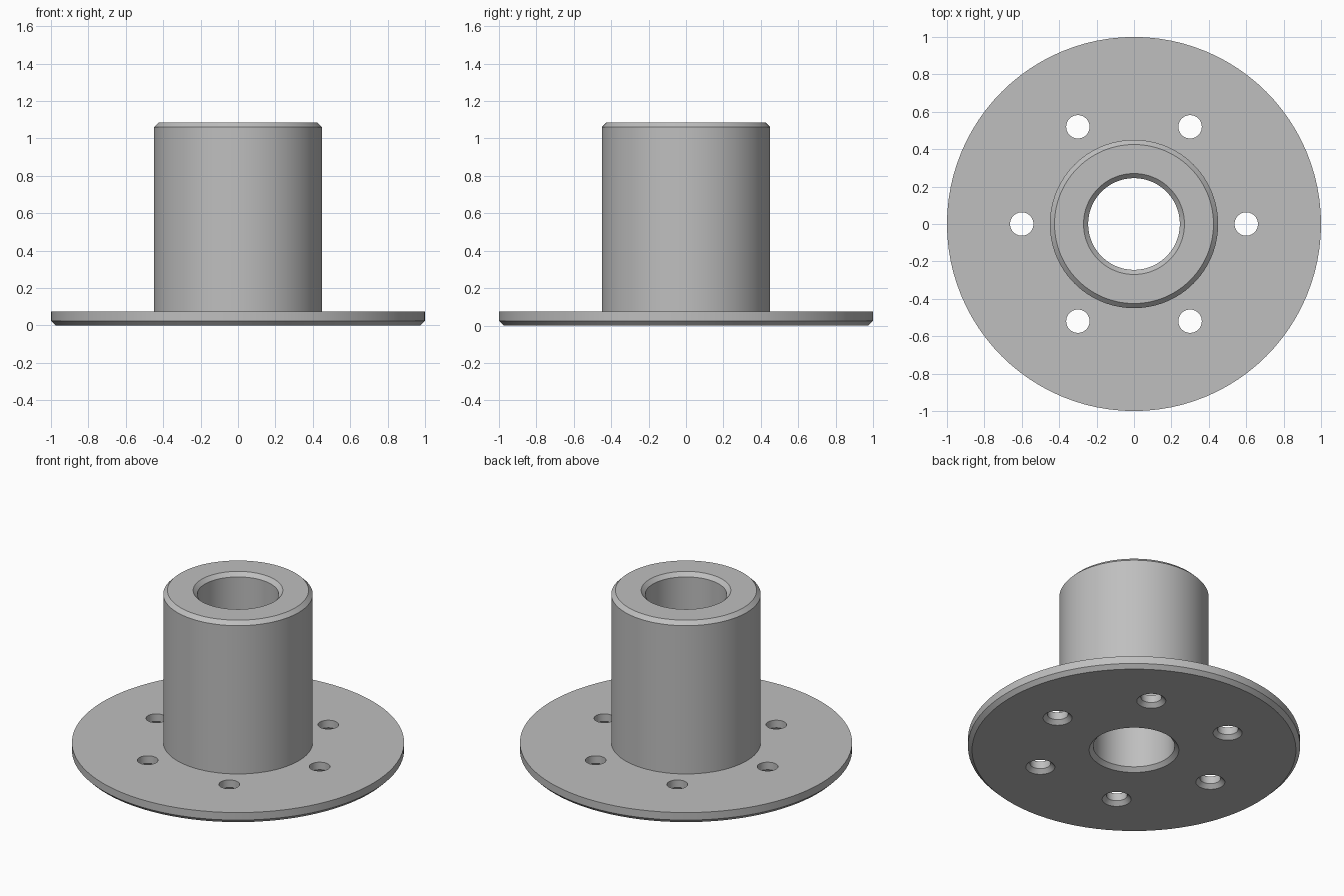
import bpy, bmesh, math
from mathutils import Matrix

SEGMENTS = 96
BEVEL = 0.025
FLANGE_R, FLANGE_TOP = 1.0, 0.075
SLEEVE_R, BORE_R, HEIGHT = 0.45, 0.245, 1.085
HOLE_R, HOLE_CIRCLE, HOLES = 0.0625, 0.6, 6

cube = bpy.data.objects.get("Cube")
if cube:
    bpy.data.objects.remove(cube, do_unlink=True)

metal = bpy.data.materials.new("grey metal")
metal.use_nodes = True
grey = (0.52, 0.52, 0.52, 1)
metal.diffuse_color = grey
metal.node_tree.nodes["Principled BSDF"].inputs["Base Color"].default_value = grey


def lathe(bm, profile, steps, offset=(0, 0, 0)):
    """Revolve a closed (radius, z) profile around a vertical axis."""
    verts = [bm.verts.new((r, 0, z)) for r, z in profile]
    edges = [bm.edges.new((a, b)) for a, b in zip(verts, verts[1:] + verts[:1])]
    before = set(bm.verts) - set(verts)
    bmesh.ops.spin(bm, geom=verts + edges, axis=(0, 0, 1), cent=(0, 0, 0),
                   angle=math.tau, steps=steps, use_merge=True)
    new = [v for v in bm.verts if v not in before]
    bmesh.ops.transform(bm, matrix=Matrix.Translation(offset), verts=new)


def finish(bm, name):
    bmesh.ops.remove_doubles(bm, verts=bm.verts, dist=1e-5)
    bmesh.ops.recalc_face_normals(bm, faces=bm.faces)
    mesh = bpy.data.meshes.new(name)
    bm.to_mesh(mesh)
    bm.free()
    mesh.materials.append(metal)
    obj = bpy.data.objects.new(name, mesh)
    bpy.context.collection.objects.link(obj)
    return obj


# Flange, sleeve and bore as one turned part
bm = bmesh.new()
lathe(bm, [
    (BORE_R + BEVEL, 0), (FLANGE_R - BEVEL, 0), (FLANGE_R, BEVEL),
    (FLANGE_R, FLANGE_TOP), (SLEEVE_R, FLANGE_TOP),
    (SLEEVE_R, HEIGHT - BEVEL), (SLEEVE_R - BEVEL, HEIGHT),
    (BORE_R + BEVEL, HEIGHT), (BORE_R, HEIGHT - BEVEL), (BORE_R, BEVEL),
], SEGMENTS)
body = finish(bm, "flanged_sleeve")

# Bolt hole cutters, countersunk from below
bm = bmesh.new()
for i in range(HOLES):
    a = math.tau * i / HOLES
    lathe(bm, [
        (0, -BEVEL), (HOLE_R + 2 * BEVEL, -BEVEL), (HOLE_R, BEVEL),
        (HOLE_R, 2 * FLANGE_TOP), (0, 2 * FLANGE_TOP),
    ], 40, (HOLE_CIRCLE * math.cos(a), HOLE_CIRCLE * math.sin(a), 0))
cutter = finish(bm, "bolt_hole_cutter")
cutter.hide_render = True

# Cut the holes and drop the cutter
bpy.ops.object.select_all(action="DESELECT")
body.select_set(True)
bpy.context.view_layer.objects.active = body
cut = body.modifiers.new("bolt holes", "BOOLEAN")
cut.operation = "DIFFERENCE"
cut.solver = "EXACT"
cut.object = cutter
bpy.ops.object.modifier_apply(modifier=cut.name)
bpy.data.objects.remove(cutter, do_unlink=True)

bpy.ops.object.shade_smooth_by_angle(angle=math.radians(30))
